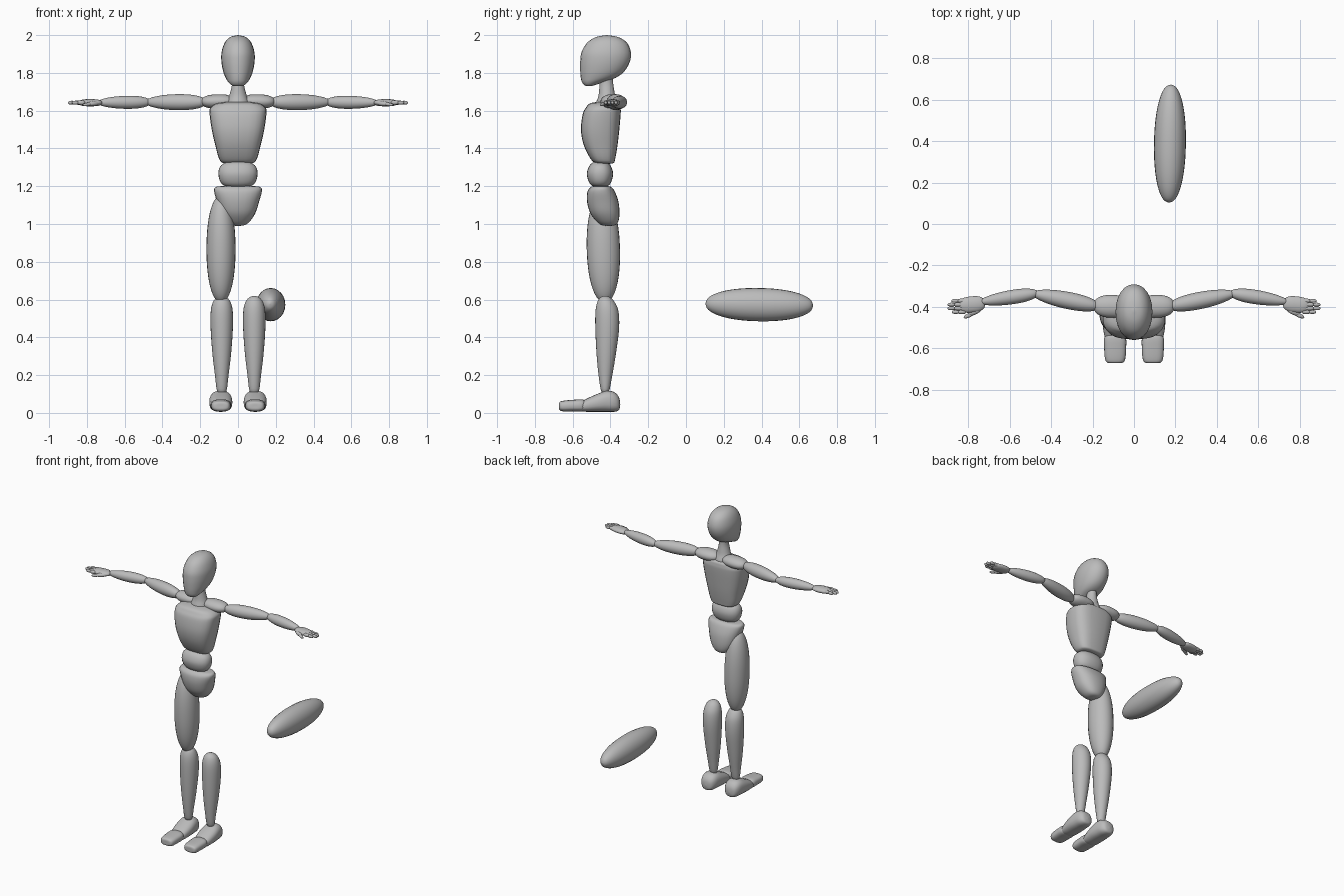
import bpy, bmesh
from math import sin, cos, pi, sqrt, copysign
from mathutils import Vector, Matrix

old = bpy.data.objects.get("Cube")
if old:
    bpy.data.objects.remove(old)

grey = bpy.data.materials.new("plain grey")
grey.use_nodes = True
grey.diffuse_color = (0.5, 0.5, 0.5, 1)
grey.node_tree.nodes["Principled BSDF"].inputs["Base Color"].default_value = (0.5, 0.5, 0.5, 1)


def spline(a, b, c, d, t):
    return b + 0.5 * t * (c - a + t * (2 * a - 5 * b + 4 * c - d + t * (3 * (b - c) + d - a)))


def resample(rows, steps=4):
    """Smooth curve through the stations."""
    out = []
    for i in range(len(rows) - 1):
        four = [rows[max(0, min(len(rows) - 1, i + k))] for k in (-1, 0, 1, 2)]
        for s in range(steps):
            out.append([spline(*v, s / steps) for v in zip(*four)])
    return out + [list(rows[-1])]


def loft(name, rows, axis="Z", power=2.0, matrix=None, segments=24):
    """Skin rounded sections; row = (position, u low, u high, v low, v high)."""
    bm = bmesh.new()
    rings = []
    for t, u0, u1, v0, v1 in resample(rows):
        ring = []
        for k in range(segments):
            a = 2 * pi * k / segments
            c, s = (copysign(abs(f(a)) ** (2 / power), f(a)) for f in (cos, sin))
            u, v = (u0 + u1 + (u1 - u0) * c) / 2, (v0 + v1 + (v1 - v0) * s) / 2
            ring.append(bm.verts.new((u, v, t) if axis == "Z" else (u, t, v)))
        rings.append(ring)
    for lower, upper in zip(rings, rings[1:]):
        for k in range(segments):
            n = (k + 1) % segments
            bm.faces.new((lower[k], lower[n], upper[n], upper[k]))
    bm.faces.new(rings[0])
    bm.faces.new(rings[-1])
    bmesh.ops.remove_doubles(bm, verts=bm.verts, dist=1e-5)
    bmesh.ops.recalc_face_normals(bm, faces=bm.faces)
    mesh = bpy.data.meshes.new(name)
    bm.to_mesh(mesh)
    bm.free()
    mesh.materials.append(grey)
    mesh.shade_smooth()
    obj = bpy.data.objects.new(name, mesh)
    bpy.context.collection.objects.link(obj)
    if matrix:
        obj.matrix_world = matrix
    return obj


def spindle(name, start, end, ru, rv, blunt=2.0, taper=0.0):
    """Rounded limb between two points; v radius points upward."""
    start, end = Vector(start), Vector(end)
    axis = end - start
    half = axis.length / 2
    rows = []
    for i in range(13):
        t = -cos(pi * i / 12)
        r = (1 - abs(t) ** blunt) ** (1 / blunt) * (1 - taper * t)
        rows.append((t * half, -ru * r, ru * r, -rv * r, rv * r))
    turn = axis.to_track_quat("Z", "Y").to_matrix().to_4x4()
    if abs(axis.z) > half:
        turn = Vector((0, 0, 1)).rotation_difference(axis).to_matrix().to_4x4()
    return loft(name, rows, matrix=Matrix.Translation((start + end) / 2) @ turn)


def upright(name, rows, power=2.0, x=0.0):
    """Vertical part; row = (z, half width, y front, y back)."""
    return loft(name, [(z, x - w, x + w, a, b) for z, w, a, b in rows], power=power)


# Head, neck and trunk
upright("head", [(1.73, 0, -.515, -.515), (1.733, .03, -.535, -.49), (1.75, .05, -.55, -.44),
                 (1.775, .066, -.557, -.37), (1.81, .079, -.56, -.325), (1.86, .088, -.56, -.297),
                 (1.91, .087, -.553, -.292), (1.96, .07, -.523, -.313), (1.99, .041, -.475, -.36),
                 (2.0, 0, -.42, -.42)], 2.1)
upright("neck", [(1.62, 0, -.42, -.42), (1.63, .06, -.475, -.36), (1.68, .046, -.463, -.375),
                 (1.74, .031, -.457, -.385), (1.79, .028, -.45, -.39), (1.8, 0, -.42, -.42)])
upright("chest", [(1.318, 0, -.43, -.43), (1.322, .075, -.475, -.385), (1.345, .1, -.505, -.375),
                  (1.42, .121, -.542, -.362), (1.5, .139, -.556, -.353), (1.58, .15, -.547, -.346),
                  (1.615, .146, -.53, -.347), (1.64, .105, -.505, -.36), (1.65, 0, -.43, -.43)], 2.9)
upright("waist", [(1.193, 0, -.455, -.455), (1.198, .06, -.49, -.42), (1.22, .092, -.513, -.397),
                  (1.265, .104, -.525, -.386), (1.305, .094, -.513, -.397), (1.327, .06, -.49, -.42),
                  (1.332, 0, -.455, -.455)], 2.3)
upright("pelvis", [(.99, 0, -.41, -.41), (.994, .035, -.445, -.375), (1.015, .064, -.475, -.358),
                   (1.06, .093, -.508, -.352), (1.12, .112, -.524, -.358), (1.17, .126, -.522, -.376),
                   (1.193, .122, -.507, -.392), (1.2, .09, -.49, -.41), (1.2, 0, -.45, -.45)], 2.3)

# Thighs: the left one lies detached behind
spindle("right_thigh", (-.09, -.43, .585), (-.09, -.445, 1.15), .077, .088, 2.15)
spindle("left_thigh", (.169, .103, .578), (.178, .673, .568), .077, .088, 2.15)

for s, side in ((1, "left"), (-1, "right")):
    # Lower legs and two-piece feet
    upright(side + "_shin", [(.11, 0, -.428, -.428), (.113, .024, -.448, -.408),
                             (.2, .036, -.463, -.39), (.32, .05, -.474, -.37),
                             (.45, .059, -.48, -.354), (.54, .058, -.479, -.358),
                             (.59, .045, -.468, -.38), (.613, .023, -.45, -.405),
                             (.62, 0, -.428, -.428)], x=s * .086)

    def foot_piece(name, rows, power):
        x = s * .091
        loft(name, [(y, x - w, x + w, a, b) for y, w, a, b in rows], "Y", power)

    foot_piece(side + "_foot", [(-.56, 0, .03, .03), (-.557, .042, .012, .054),
                                (-.53, .054, .006, .073), (-.47, .061, .006, .1),
                                (-.42, .059, .006, .117), (-.38, .052, .006, .11),
                                (-.355, .034, .015, .083), (-.348, 0, .045, .045)], 2.5)
    foot_piece(side + "_toes", [(-.672, 0, .035, .035), (-.67, .036, .016, .056),
                                (-.65, .049, .008, .064), (-.6, .053, .008, .069),
                                (-.55, .052, .008, .071), (-.525, .03, .015, .06),
                                (-.52, 0, .04, .04)], 2.8)

    # Shoulder, arm and palm
    def limb(part, start, end, *args):
        flip = Vector((s, 1, 1))
        spindle(side + "_" + part, Vector(start) * flip, Vector(end) * flip, *args)

    limb("shoulder", (.015, -.4, 1.65), (.195, -.395, 1.647), .055, .038, 2.4)
    limb("upper_arm", (.165, -.4, 1.645), (.49, -.335, 1.645), .041, .042, 2.1, .1)
    limb("forearm", (.46, -.333, 1.645), (.745, -.377, 1.643), .034, .034, 2.1, .15)
    limb("palm", (.72, -.382, 1.642), (.845, -.395, 1.642), .039, .019, 2.7)
    limb("thumb_base", (.735, -.405, 1.64), (.8, -.438, 1.634), .015, .013)
    limb("thumb_tip", (.775, -.432, 1.636), (.822, -.452, 1.63), .01, .009)

    # Fingers in two segments each
    for i, reach in enumerate((.88, .9, .9, .882)):
        y = -.425 + i * .018
        limb("finger_base_%d" % i, (.81, y, 1.643), (reach - .028, y, 1.643), .0105, .012, 2.4)
        limb("finger_tip_%d" % i, (reach - .038, y, 1.643), (reach, y, 1.642), .009, .01, 2.4)
